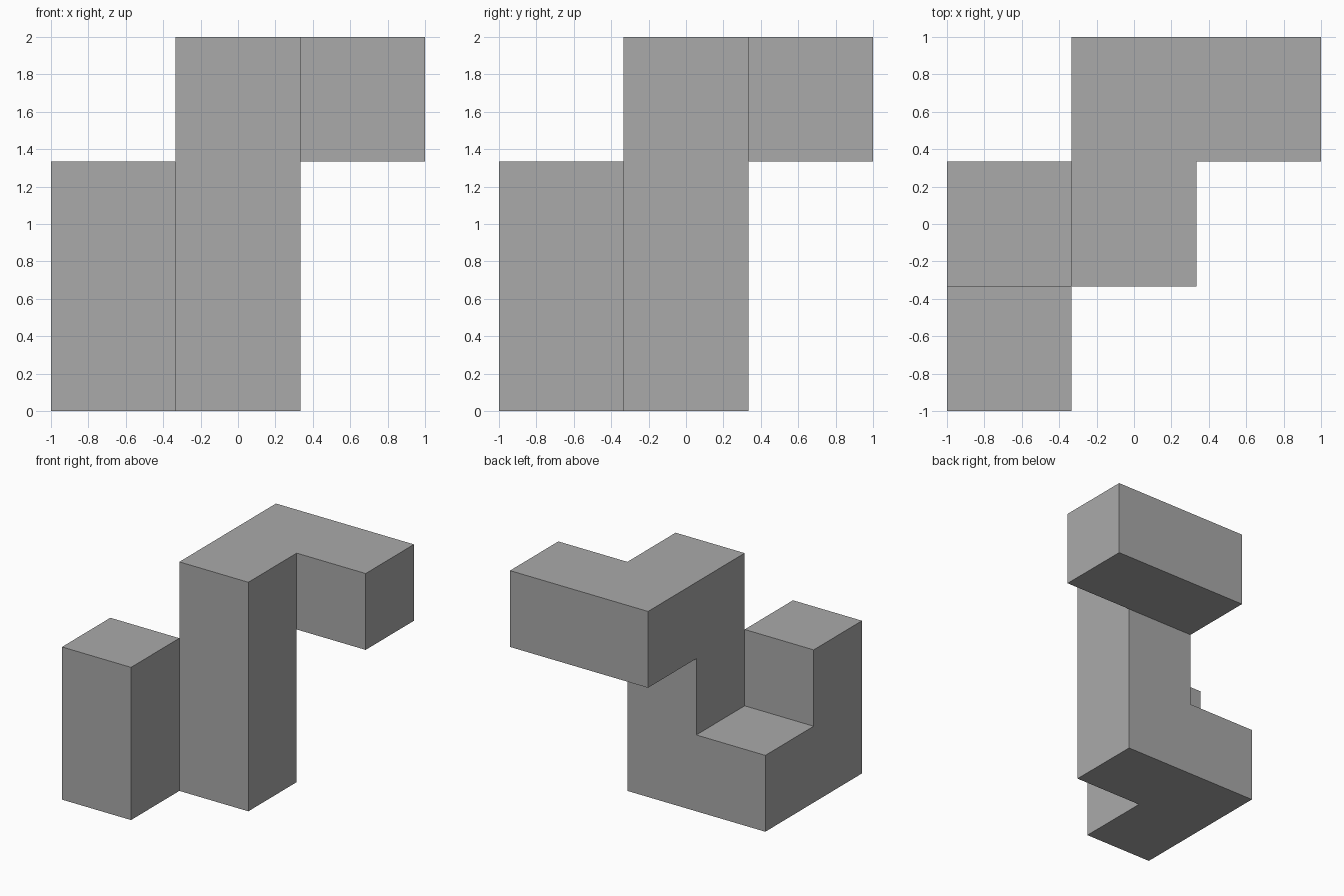
import bpy
import bmesh
from mathutils import Vector

if "Cube" in bpy.data.objects:
    bpy.data.objects.remove(bpy.data.objects["Cube"], do_unlink=True)

CELL = 2 / 3

# Cells that each part of the puzzle piece fills
tall_column = [(0, 0, k) for k in range(3)]
front_post = [(-1, -1, k) for k in range(2)]
low_link = [(-1, 0, 0)]
top_arm = [(0, 1, 2), (1, 1, 2)]
cells = set(tall_column + front_post + low_link + top_arm)

grey = bpy.data.materials.new("plain_grey")
grey.use_nodes = True
colour = (0.4, 0.4, 0.4, 1)
grey.diffuse_color = colour
grey.node_tree.nodes["Principled BSDF"].inputs["Base Color"].default_value = colour

# Outer skin: one square wherever a cell has no neighbour
bm = bmesh.new()
for cell in cells:
    for axis in range(3):
        for sign in (-1, 1):
            out = Vector((0, 0, 0))
            out[axis] = sign
            if tuple(int(c + o) for c, o in zip(cell, out)) in cells:
                continue
            u = Vector((0, 0, 0))
            u[(axis + 1) % 3] = 1
            v = out.cross(u)
            middle = Vector(cell) + Vector((0, 0, 0.5)) + out / 2
            corners = [middle - u / 2 - v / 2, middle + u / 2 - v / 2,
                       middle + u / 2 + v / 2, middle - u / 2 + v / 2]
            bm.faces.new([bm.verts.new(p * CELL) for p in corners])

# Join the squares into whole flat faces
bmesh.ops.remove_doubles(bm, verts=bm.verts, dist=0.001)
bmesh.ops.dissolve_limit(bm, angle_limit=0.02, verts=bm.verts, edges=bm.edges)

mesh = bpy.data.meshes.new("puzzle_piece")
bm.to_mesh(mesh)
bm.free()
mesh.materials.append(grey)
piece = bpy.data.objects.new("puzzle_piece", mesh)
bpy.context.collection.objects.link(piece)
